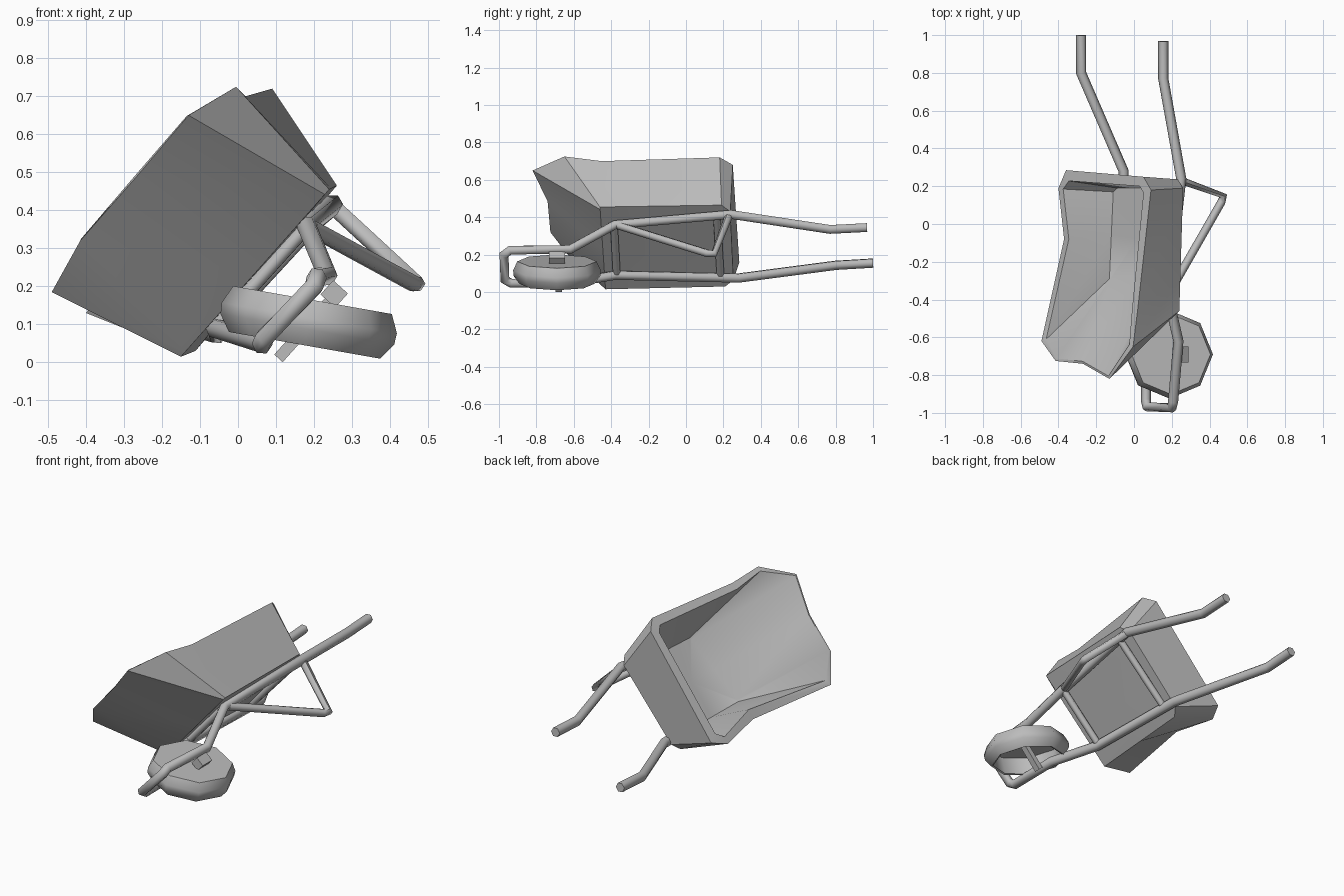
import bpy, bmesh, math
from mathutils import Vector, Matrix

old = bpy.data.objects.get("Cube")
if old:
    bpy.data.objects.remove(old, do_unlink=True)

# One plain grey for the whole barrow
grey = bpy.data.materials.new("worn_grey")
grey.use_nodes = True
color = (0.5, 0.5, 0.5, 1)
grey.diffuse_color = color
grey.node_tree.nodes["Principled BSDF"].inputs["Base Color"].default_value = color


def finish(obj, angle):
    if not obj.data.materials:
        obj.data.materials.append(grey)
    bpy.ops.object.select_all(action='DESELECT')
    obj.select_set(True)
    bpy.context.view_layer.objects.active = obj
    if obj.type == 'CURVE':
        bpy.ops.object.convert(target='MESH')
    bpy.ops.object.shade_smooth_by_angle(angle=math.radians(angle))


def from_bmesh(name, bm, angle):
    bmesh.ops.recalc_face_normals(bm, faces=bm.faces)
    mesh = bpy.data.meshes.new(name)
    bm.to_mesh(mesh)
    bm.free()
    obj = bpy.data.objects.new(name, mesh)
    bpy.context.collection.objects.link(obj)
    finish(obj, angle)


def pipe(name, points, radius):
    curve = bpy.data.curves.new(name, 'CURVE')
    curve.dimensions = '3D'
    curve.bevel_depth = radius
    curve.bevel_resolution = 1
    curve.use_fill_caps = True
    spline = curve.splines.new('POLY')
    spline.points.add(len(points) - 1)
    for p, co in zip(spline.points, points):
        p.co = (*co, 1)
    obj = bpy.data.objects.new(name, curve)
    bpy.context.collection.objects.link(obj)
    finish(obj, 65)


def bridge(bm, a, b):
    n = len(a)
    for i in range(n):
        j = (i + 1) % n
        bm.faces.new((a[i], a[j], b[j], b[i]))


def floor_loop(high_back, high_front, low_front, low_back, chamfer):
    # Eleven points around a tray floor, matching the points of the rim
    hb, hf, lf, lb = map(Vector, (high_back, high_front, low_front, low_back))
    shift = Vector((0, chamfer, 0))
    return ([hb, hb.lerp(hf, .75), hf]
            + [hf.lerp(lf, t) for t in (.03, .5, .97)]
            + [lf, lf.lerp(lb, .5), lb]
            + [lb.lerp(hb, .08) + shift, hb.lerp(lb, .08) + shift])


# Tray: dented outer skin, flat lip, and a smaller hollow inside
outer_rim = [(.09, .18, .72), (.02, -.45, .70), (-.005, -.65, .725), (-.13, -.82, .65),
             (-.27, -.74, .485), (-.415, -.725, .32), (-.49, -.62, .185),
             (-.37, -.08, .16), (-.40, .19, .13), (-.36, .285, .16), (.05, .25, .68)]
inner_rim = [(.05, .165, .685), (-.01, -.45, .672), (-.025, -.64, .708), (-.135, -.805, .648),
             (-.272, -.727, .49), (-.412, -.712, .326), (-.465, -.61, .208),
             (-.345, -.08, .21), (-.375, .185, .162), (-.345, .228, .19), (.03, .2, .66)]
outer_floor = floor_loop((.26, .19, .465), (.24, -.46, .455),
                         (-.15, -.43, .015), (-.112, .21, .03), .045)
inner_floor = floor_loop((.17, .17, .432), (.15, -.25, .426),
                         (-.13, -.29, .118), (-.11, .17, .108), .02)
bm = bmesh.new()
loops = [[bm.verts.new(p) for p in loop]
         for loop in (outer_floor, outer_rim, inner_rim, inner_floor)]
for a, b in zip(loops, loops[1:]):
    bridge(bm, a, b)
for loop in (loops[0], loops[-1]):
    middle = bm.verts.new(sum((v.co for v in loop), Vector()) / len(loop))
    for i, v in enumerate(loop):
        bm.faces.new((v, loop[(i + 1) % len(loop)], middle))
from_bmesh("tray", bm, 44)

# Frame: one bent pipe from handle to handle around the wheel
pipe("frame", [(.155, .968, .345), (.155, .77, .335), (.25, .24, .415),
               (.18, -.38, .36), (.235, -.62, .228), (.207, -.94, .224),
               (.2, -.973, .2), (.07, -.968, .065), (.063, -.935, .047),
               (.065, -.62, .05), (-.06, -.38, .09),
               (-.055, .28, .075), (-.28, .8, .143), (-.28, 1.0, .155)], .027)

# Bent leg and the bars under the tray
pipe("leg", [(.19, -.36, .355), (.462, .115, .207), (.472, .15, .205), (.25, .23, .41)], .022)
pipe("front_crossbar", [(.18, -.385, .355), (-.06, -.37, .09)], .02)
pipe("rear_crossbar", [(.24, .165, .405), (-.06, .185, .08)], .02)


# Axle with its bracket block on the frame
def box(name, location, size, tilt):
    bm = bmesh.new()
    bmesh.ops.create_cube(bm, size=1)
    bmesh.ops.transform(bm, verts=bm.verts, matrix=Matrix.Translation(location)
                        @ Matrix.Rotation(tilt, 4, 'Y') @ Matrix.Diagonal((*size, 1)))
    from_bmesh(name, bm, 30)


box("axle", (.185, -.68, .098), (.03, .035, .235), math.radians(42))
box("axle_bracket", (.253, -.69, .18), (.052, .085, .05), math.radians(42))

# Wheel: eight-sided dish, open underneath, leaning off its axle
bm = bmesh.new()
rings = []
for r, z in ((.212, .063), (.234, .015), (.232, -.015), (.202, -.058), (.192, -.054), (.2, .045)):
    rings.append([bm.verts.new((r * math.cos(k * math.pi / 4), r * math.sin(k * math.pi / 4), z))
                  for k in range(8)])
for a, b in zip(rings, rings[1:]):
    bridge(bm, a, b)
bm.faces.new(rings[0])
bm.faces.new(rings[-1])
bmesh.ops.transform(bm, verts=bm.verts, matrix=Matrix.Translation((.185, -.69, .102))
                    @ Matrix.Rotation(math.radians(10), 4, 'Y'))
from_bmesh("wheel", bm, 50)
